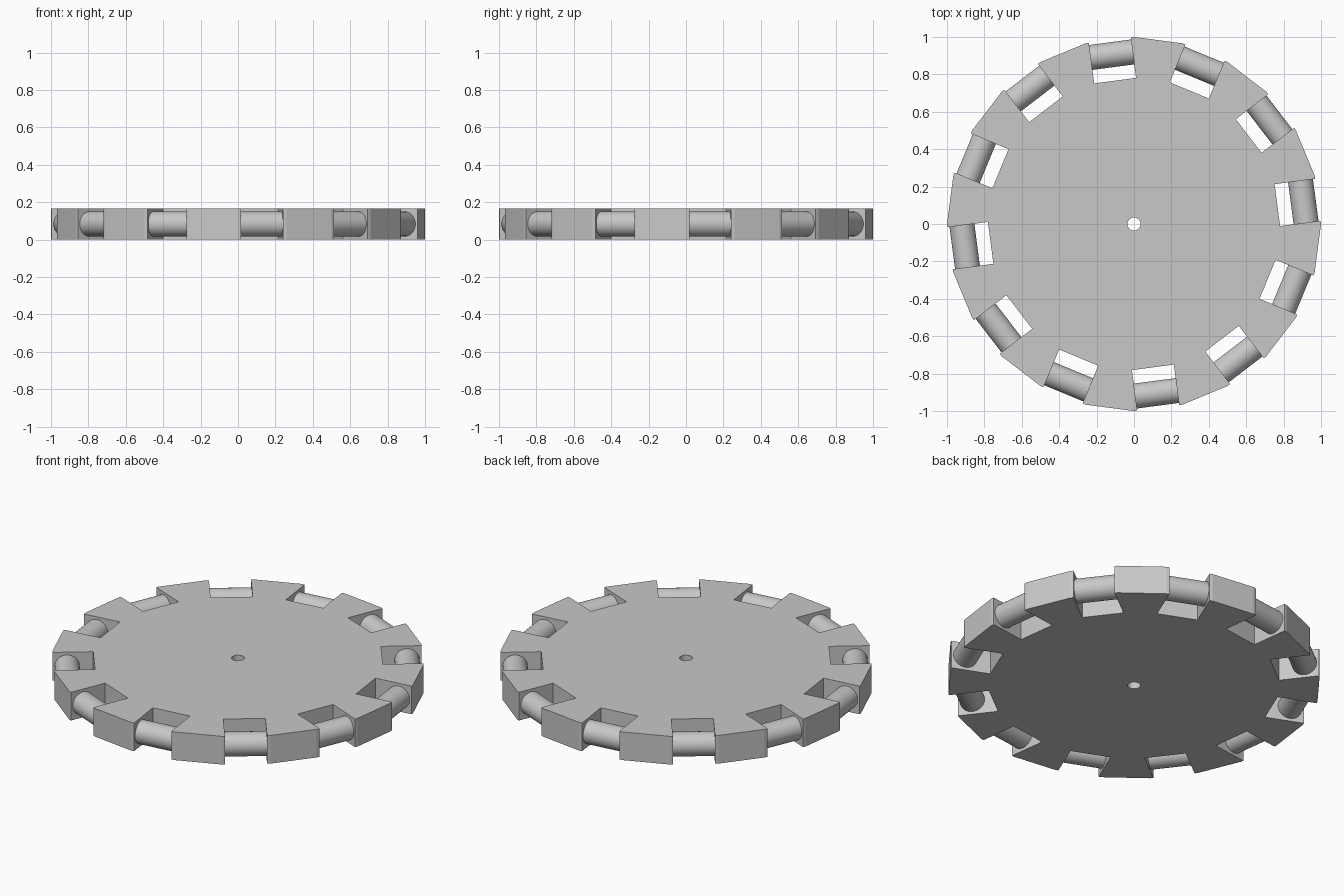
import bpy, bmesh, math
from mathutils import Vector, Matrix

if "Cube" in bpy.data.objects:
    bpy.data.objects.remove(bpy.data.objects["Cube"])

COUNT = 12            # notches and rollers
HEIGHT = 0.167
HALF = 0.113          # half width of a notch
INNER = 0.773         # distance from the axis to the notch floor
FLAT = math.cos(math.radians(7.5))
CORNER = math.sin(math.radians(7.5))
ROLLER_AT, ROLLER_R = 0.913, 0.067

grey = bpy.data.materials.new("light_grey")
grey.diffuse_color = (0.58, 0.58, 0.58, 1)
grey.use_nodes = True
grey.node_tree.nodes["Principled BSDF"].inputs["Base Color"].default_value = grey.diffuse_color


def turn(i):
    return Matrix.Rotation(math.radians(7.5 + 360 / COUNT * i), 4, 'Z')


def add_object(name, bm):
    mesh = bpy.data.meshes.new(name)
    bm.to_mesh(mesh)
    bm.free()
    mesh.materials.append(grey)
    obj = bpy.data.objects.new(name, mesh)
    bpy.context.collection.objects.link(obj)
    return obj


# Wheel disc: 24-sided outline with a notch in every other side, plus axle hole
notch = [(FLAT, -CORNER), (FLAT, -HALF), (INNER, -HALF),
         (INNER, HALF), (FLAT, HALF), (FLAT, CORNER)]
outline = [turn(i) @ Vector((x, y, 0)) for i in range(COUNT) for x, y in notch]
hole = [Vector((0.035 * math.cos(a), 0.035 * math.sin(a), 0))
        for a in (math.tau * k / 24 for k in range(24))]

bm = bmesh.new()
edges = []
for loop in (outline, hole):
    verts = [bm.verts.new(p) for p in loop]
    edges += [bm.edges.new((v, verts[(k + 1) % len(verts)]))
              for k, v in enumerate(verts)]
bmesh.ops.triangle_fill(bm, edges=edges, use_beauty=True, normal=(0, 0, 1))
top = bmesh.ops.extrude_face_region(bm, geom=bm.faces[:], use_keep_orig=True)
bmesh.ops.translate(bm, vec=(0, 0, HEIGHT),
                    verts=[g for g in top["geom"] if isinstance(g, bmesh.types.BMVert)])
bmesh.ops.recalc_face_normals(bm, faces=bm.faces[:])
add_object("wheel_disc", bm)

# Rollers: one lying across each notch
for i in range(COUNT):
    bm = bmesh.new()
    bmesh.ops.create_cone(bm, cap_ends=True, segments=40, radius1=ROLLER_R,
                          radius2=ROLLER_R, depth=2 * HALF,
                          matrix=Matrix.Rotation(math.pi / 2, 4, 'X'))
    for f in bm.faces:
        f.smooth = len(f.verts) == 4
    for e in bm.edges:
        e.smooth = all(len(f.verts) == 4 for f in e.link_faces)
    roller = add_object(f"roller_{i + 1}", bm)
    roller.matrix_world = turn(i) @ Matrix.Translation((ROLLER_AT, 0, HEIGHT / 2))
